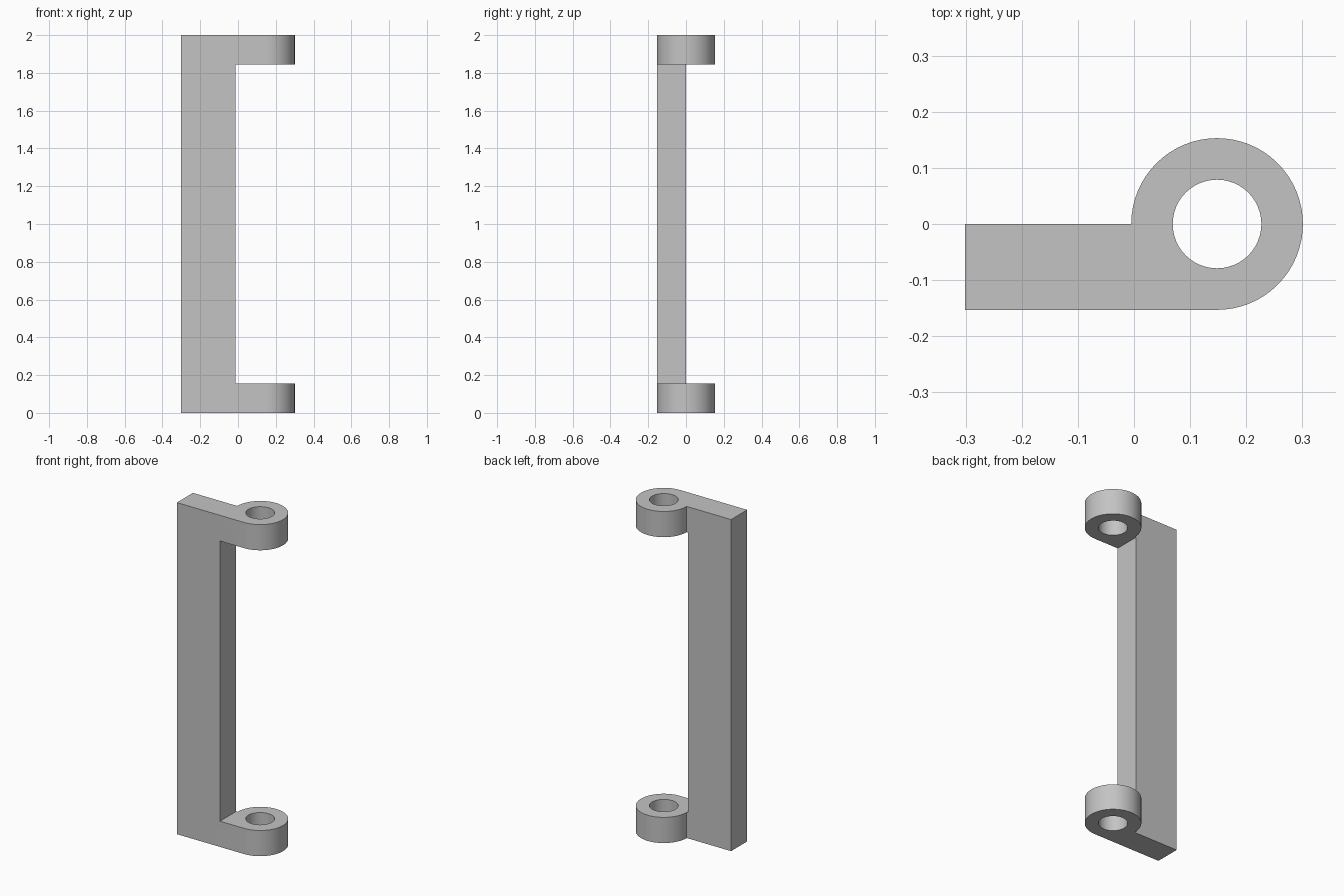
import bpy, bmesh, math
from mathutils import Matrix, Vector

old = bpy.data.objects.get("Cube")
if old:
    bpy.data.objects.remove(old)

HEIGHT, LUG = 2.0, 0.155            # overall height, lug thickness
RADIUS, BORE = 0.153, 0.079         # barrel and bore radii
CENTRE_X, LEFT, EDGE = 0.148, -0.301, -0.013
STEPS = 48

# Material
grey = bpy.data.materials.new("plain grey")
grey.use_nodes = True
colour = (0.55, 0.55, 0.55, 1)
grey.diffuse_color = colour
grey.node_tree.nodes["Principled BSDF"].inputs["Base Color"].default_value = colour


def make_object(name, bm):
    bmesh.ops.recalc_face_normals(bm, faces=bm.faces)
    mesh = bpy.data.meshes.new(name)
    bm.to_mesh(mesh)
    bm.free()
    mesh.materials.append(grey)
    obj = bpy.data.objects.new(name, mesh)
    bpy.context.collection.objects.link(obj)
    return obj


# Bracket: flat leaf running tangentially into a round barrel, extruded upwards
bm = bmesh.new()
outline = [(LEFT, 0), (LEFT, -RADIUS)]
for i in range(STEPS + 1):
    a = math.radians(-90 + 270 * i / STEPS)
    outline.append((CENTRE_X + RADIUS * math.cos(a), RADIUS * math.sin(a)))
base = bm.faces.new([bm.verts.new((x, y, 0)) for x, y in outline])
top = bmesh.ops.extrude_face_region(bm, geom=[base])
bmesh.ops.translate(bm, vec=(0, 0, HEIGHT),
                    verts=[g for g in top["geom"] if isinstance(g, bmesh.types.BMVert)])
bracket = make_object("hinge_bracket", bm)

# Cutter for the gap between the two lugs
bm = bmesh.new()
bmesh.ops.create_cube(bm, size=1, matrix=Matrix.LocRotScale(
    Vector((EDGE + 0.5, 0, HEIGHT / 2)), None, Vector((1, 1, HEIGHT - 2 * LUG))))
gap = make_object("gap_cutter", bm)

# Cutter for the pin bore
bm = bmesh.new()
bmesh.ops.create_cone(bm, cap_ends=True, segments=STEPS, radius1=BORE, radius2=BORE,
                      depth=HEIGHT + 1,
                      matrix=Matrix.Translation((CENTRE_X, 0, HEIGHT / 2)))
bore = make_object("bore_cutter", bm)

for cutter in (bore, gap):
    cutter.hide_render = True
    mod = bracket.modifiers.new(cutter.name, "BOOLEAN")
    mod.operation = "DIFFERENCE"
    mod.solver = "EXACT"
    mod.object = cutter

# Apply the cuts, drop the helpers, smooth the round walls
bpy.ops.object.select_all(action="DESELECT")
bracket.select_set(True)
bpy.context.view_layer.objects.active = bracket
for mod in list(bracket.modifiers):
    bpy.ops.object.modifier_apply(modifier=mod.name)
for cutter in (bore, gap):
    bpy.data.objects.remove(cutter)
bpy.ops.object.shade_smooth_by_angle(angle=math.radians(30))
